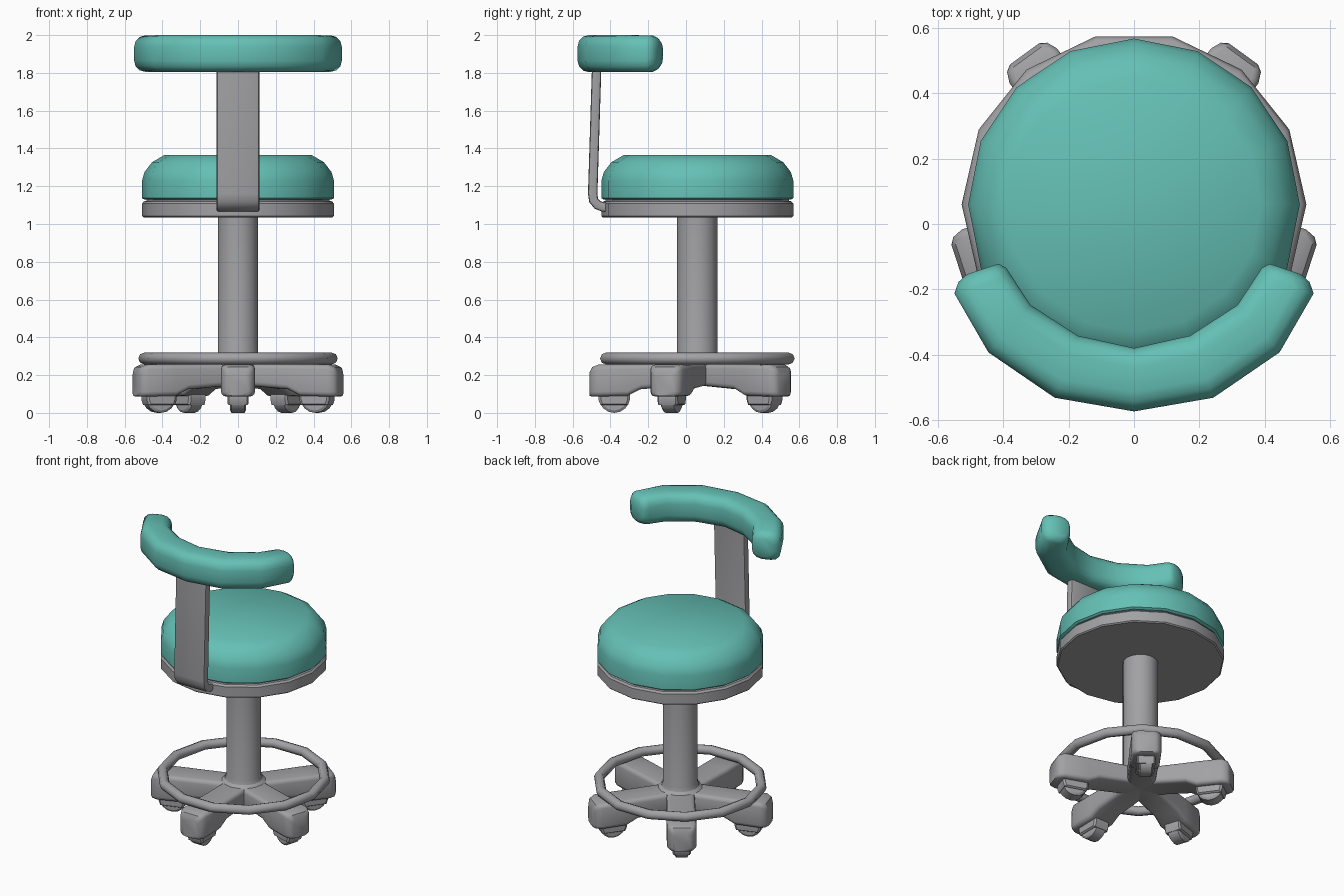
import bpy, bmesh, math
from mathutils import Vector, Matrix

if "Cube" in bpy.data.objects:
    bpy.data.objects.remove(bpy.data.objects["Cube"])

CY = 0.06  # y of the seat / column axis


def material(name, col):
    m = bpy.data.materials.new(name)
    m.diffuse_color = (*col, 1)
    m.use_nodes = True
    m.node_tree.nodes["Principled BSDF"].inputs["Base Color"].default_value = m.diffuse_color
    return m


TEAL = material("teal upholstery", (0.13, 0.53, 0.465))
GREY = material("grey metal", (0.36, 0.36, 0.375))


def finish(name, bm, mat, angle=32, matrix=None):
    if matrix is not None:
        bmesh.ops.transform(bm, matrix=matrix, verts=bm.verts)
    bmesh.ops.remove_doubles(bm, verts=bm.verts, dist=1e-5)
    bmesh.ops.recalc_face_normals(bm, faces=bm.faces)
    me = bpy.data.meshes.new(name)
    bm.to_mesh(me)
    bm.free()
    me.materials.append(mat)
    ob = bpy.data.objects.new(name, me)
    bpy.context.collection.objects.link(ob)
    bpy.ops.object.select_all(action='DESELECT')
    ob.select_set(True)
    bpy.context.view_layer.objects.active = ob
    bpy.ops.object.shade_smooth_by_angle(angle=math.radians(angle))
    return ob


def loft(rings, closed=False):
    """Skin a list of vertex rings; cap the ends unless closed."""
    bm = bmesh.new()
    vs = [[bm.verts.new(p) for p in r] for r in rings]
    n = len(vs[0])
    pairs = list(zip(vs, vs[1:])) + ([(vs[-1], vs[0])] if closed else [])
    for a, b in pairs:
        for i in range(n):
            j = (i + 1) % n
            bm.faces.new((a[i], a[j], b[j], b[i]))
    if not closed:
        bm.faces.new(vs[0])
        bm.faces.new(vs[-1])
    return bm


def lathe(profile, n, closed=False):
    return loft([[(r * math.cos(2 * math.pi * k / n), CY + r * math.sin(2 * math.pi * k / n), z)
                  for k in range(n)] for r, z in profile], closed)


def rounded(c, u, v, a, b, rad, seg=3):
    """Rounded rectangle ring about c, half sizes a along u and b along v."""
    c, u, v = Vector(c), Vector(u).normalized(), Vector(v).normalized()
    pts = []
    for q, (sx, sy) in enumerate(((1, 1), (-1, 1), (-1, -1), (1, -1))):
        for k in range(seg + 1):
            t = math.pi / 2 * (q + k / seg)
            pts.append(c + u * (sx * (a - rad) + rad * math.cos(t))
                       + v * (sy * (b - rad) + rad * math.sin(t)))
    return pts


# Seat cushion and the plate under it
finish("seat_cushion", lathe([(.497, 1.13), (.508, 1.137), (.508, 1.23), (.495, 1.275),
                              (.455, 1.327), (.39, 1.365)], 16), TEAL, 31)
finish("seat_plate", lathe([(.5, 1.035), (.508, 1.042), (.508, 1.108), (.498, 1.12),
                            (.485, 1.122), (.485, 1.135)], 16), GREY)

# Column with a small flare at the base
finish("column", lathe([(.14, .2), (.14, .255), (.115, .275), (.107, .30), (.107, 1.05)], 16), GREY)

# Foot ring
finish("foot_ring", lathe([(.497 + .031 * math.cos(k * math.pi / 4), .288 + .031 * math.sin(k * math.pi / 4))
                           for k in range(8)], 14, closed=True), GREY, 50)

# Five-arm base with casters, each built along +x then turned
ARM = [(0, .085, .15, .262), (.3, .088, .125, .258), (.37, .09, .09, .257), (.525, .09, .087, .255),
       (.557, .076, .087, .242), (.57, .055, .09, .215)]
WR, WX = .083, .44  # wheel radius and distance from the axis
for i in range(5):
    turn = Matrix.Translation((0, CY, 0)) @ Matrix.Rotation(math.radians(-90 + 72 * i), 4, 'Z')
    arm = loft([rounded((r, 0, (lo + hi) / 2), (0, 1, 0), (0, 0, 1), w, (hi - lo) / 2, .025)
                for r, w, lo, hi in ARM])
    finish(f"base_arm_{i + 1}", arm, GREY, 40, turn)
    # wheel
    wheel = loft([[(WX + r * math.cos(t * math.pi / 8), y, WR + r * math.sin(t * math.pi / 8))
                   for t in range(16)]
                  for y, r in ((-.042, .07), (-.034, WR), (.034, WR), (.042, .07))])
    finish(f"caster_wheel_{i + 1}", wheel, GREY, 32, turn)
    # hood over the upper part of the wheel
    hood = loft([[(WX + r * math.cos(math.radians(t)), y, WR + r * math.sin(math.radians(t)))
                  for t in range(-30, 211, 20)]
                 for y, r in ((-.056, .072), (-.047, .084), (.047, .084), (.056, .072))])
    finish(f"caster_hood_{i + 1}", hood, GREY, 32, turn)

# Flat bent bar carrying the backrest: (y, z) path
PATH = [(-.40, 1.09), (-.44, 1.09), (-.470, 1.102), (-.489, 1.125), (-.494, 1.16), (-.472, 1.86)]
rings = []
for i, (y, z) in enumerate(PATH):
    p, q = PATH[max(i - 1, 0)], PATH[min(i + 1, len(PATH) - 1)]
    if i == len(PATH) - 2:
        p = (PATH[i][0], PATH[i][1] - .5)
    d = Vector((0, q[0] - p[0], q[1] - p[1])).normalized()
    rings.append(rounded((0, y, z), (1, 0, 0), d.cross(Vector((1, 0, 0))), .113, .025, .012, 2))
finish("back_bar", loft(rings), GREY, 40)

# Curved backrest: outer and inner edge points of the right half, mirrored, with section half height
HALF = [((0, -.574), (0, -.38), .098), ((.243, -.532), (.172, -.342), .098),
        ((.446, -.393), (.317, -.248), .098), ((.55, -.213), (.378, -.155), .096),
        ((.538, -.178), (.392, -.134), .084), ((.512, -.154), (.415, -.122), .06)]
FULL = [((-o[0], o[1]), (-n[0], n[1]), h) for o, n, h in HALF[:0:-1]] + HALF
rings = []
for o, n, h in FULL:
    o, n = Vector((*o, 1.902)), Vector((*n, 1.902))
    a = (o - n).length / 2
    rings.append(rounded((o + n) / 2, o - n, (0, 0, 1), a, h, min(.06, a * .8)))
finish("backrest", loft(rings), TEAL, 50)
